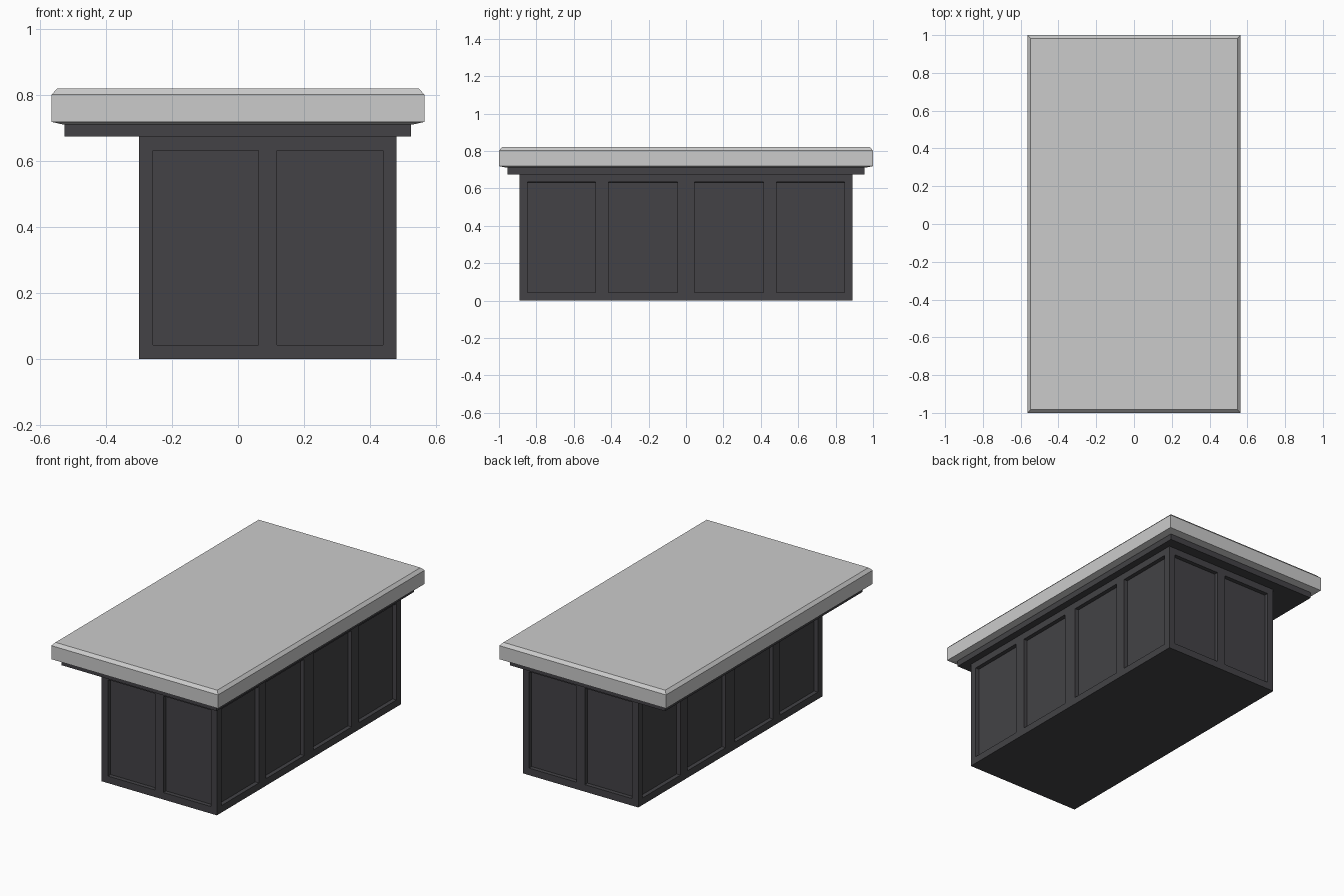
import bpy, bmesh
from mathutils import Vector

if "Cube" in bpy.data.objects:
    bpy.data.objects.remove(bpy.data.objects["Cube"])


def material(name, rgb):
    m = bpy.data.materials.new(name)
    m.diffuse_color = (*rgb, 1)
    m.use_nodes = True
    m.node_tree.nodes["Principled BSDF"].inputs["Base Color"].default_value = m.diffuse_color
    return m


stone = material("light grey stone", (0.6, 0.6, 0.6))
wood = material("charcoal wood", (0.056, 0.055, 0.061))


def finish(bm, name, mat):
    bmesh.ops.recalc_face_normals(bm, faces=bm.faces)
    me = bpy.data.meshes.new(name)
    bm.to_mesh(me)
    bm.free()
    me.materials.append(mat)
    ob = bpy.data.objects.new(name, me)
    bpy.context.collection.objects.link(ob)
    return ob


def rect_loft(rings):
    """Stack of rectangles (x0, x1, half_y, z) joined into a closed solid."""
    bm = bmesh.new()
    loops = [[bm.verts.new(p) for p in
              ((x0, -h, z), (x1, -h, z), (x1, h, z), (x0, h, z))]
             for x0, x1, h, z in rings]
    for a, b in zip(loops, loops[1:]):
        for i in range(4):
            j = (i + 1) % 4
            bm.faces.new((a[i], a[j], b[j], b[i]))
    bm.faces.new(loops[0][::-1])
    bm.faces.new(loops[-1])
    return bm


# Countertop with bevelled top edge and shallow tapered underside
finish(rect_loft([(-0.53, 0.53, 0.96, 0.711), (-0.565, 0.565, 1.0, 0.719),
                  (-0.565, 0.565, 1.0, 0.802), (-0.548, 0.548, 0.983, 0.82)]),
       "countertop", stone)

# Support board under the countertop
finish(rect_loft([(-0.526, 0.524, 0.955, 0.675), (-0.526, 0.524, 0.955, 0.711)]),
       "support_board", wood)

# Cabinet body: slice along the panel borders, then sink the panels
X_PANELS = [(-0.258, 0.062), (0.118, 0.44)]
Y_PANELS = [(-0.847, -0.483), (-0.415, -0.045), (0.045, 0.415), (0.483, 0.847)]
Z_PANEL = (0.043, 0.633)
bm = rect_loft([(-0.30, 0.48, 0.89, 0.0), (-0.30, 0.48, 0.89, 0.675)])
bmesh.ops.recalc_face_normals(bm, faces=bm.faces)
for axis, spans in enumerate((X_PANELS, Y_PANELS, [Z_PANEL])):
    no = Vector((0, 0, 0))
    no[axis] = 1
    for span in spans:
        for v in span:
            bmesh.ops.bisect_plane(bm, geom=bm.verts[:] + bm.edges[:] + bm.faces[:],
                                   plane_co=no * v, plane_no=no)


def is_panel(f):
    c = f.calc_center_median()
    if abs(f.normal.z) > 0.5 or not Z_PANEL[0] < c.z < Z_PANEL[1]:
        return False
    v, spans = (c.y, Y_PANELS) if abs(f.normal.x) > 0.5 else (c.x, X_PANELS)
    return any(a < v < b for a, b in spans)


bm.normal_update()
bmesh.ops.inset_individual(bm, faces=[f for f in bm.faces if is_panel(f)],
                           thickness=0.0005, depth=-0.025)
finish(bm, "cabinet_body", wood)
